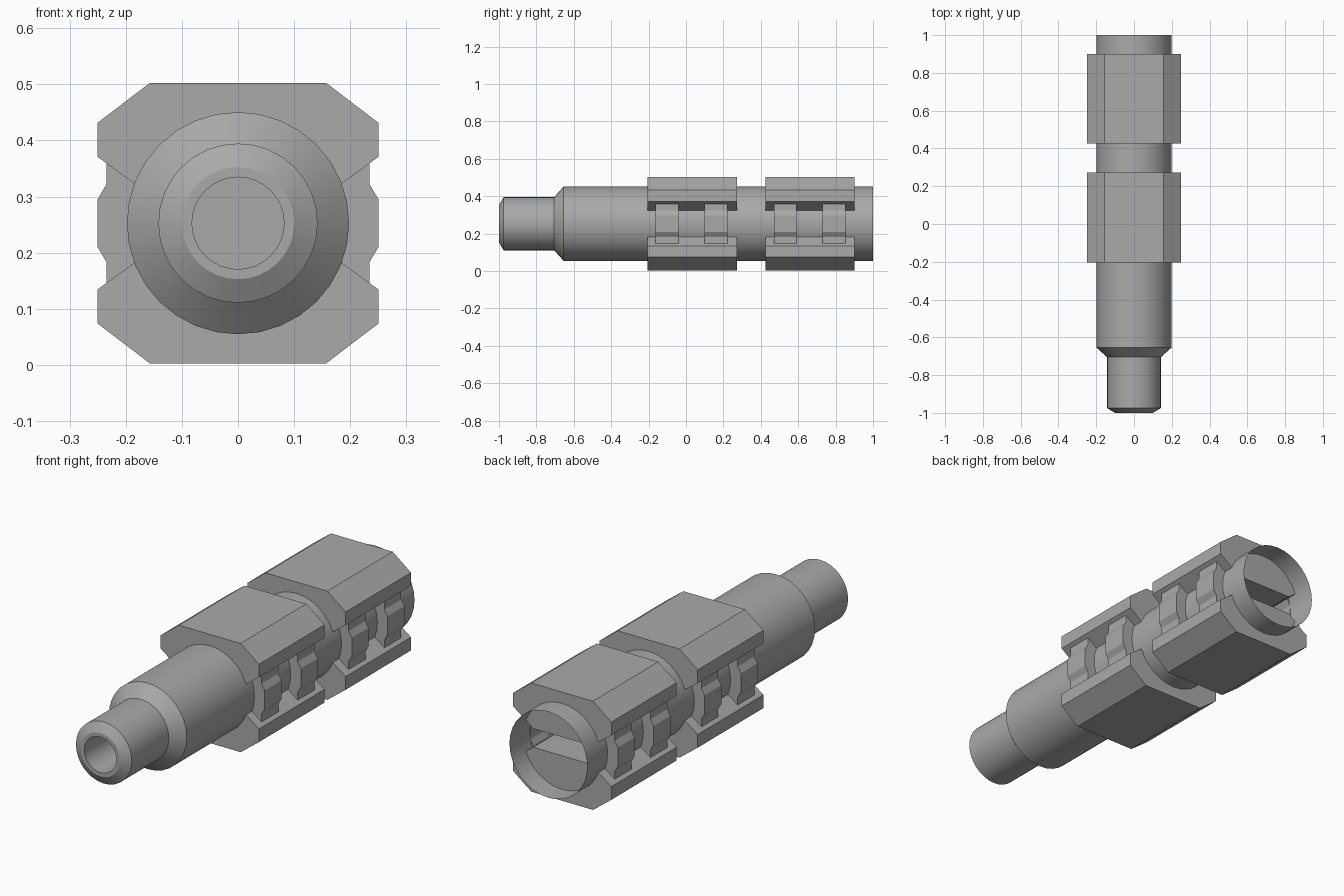
import bpy, bmesh, math

if "Cube" in bpy.data.objects:
    bpy.data.objects.remove(bpy.data.objects["Cube"])

CZ = 0.2525  # height of the long axis

grey = bpy.data.materials.new("plain grey")
grey.diffuse_color = (0.4, 0.4, 0.4, 1)
grey.use_nodes = True
grey.node_tree.nodes["Principled BSDF"].inputs["Base Color"].default_value = grey.diffuse_color


def finish(name, bm):
    bmesh.ops.recalc_face_normals(bm, faces=bm.faces)
    mesh = bpy.data.meshes.new(name)
    bm.to_mesh(mesh)
    bm.free()
    mesh.materials.append(grey)
    obj = bpy.data.objects.new(name, mesh)
    bpy.context.collection.objects.link(obj)
    return obj


def prism(name, outline, y0, y1):
    """Extrude an (x, z) outline, given about the axis, from y0 to y1."""
    bm = bmesh.new()
    face = bm.faces.new([bm.verts.new((x, y0, CZ + z)) for x, z in outline])
    ext = bmesh.ops.extrude_face_region(bm, geom=[face])
    verts = [g for g in ext["geom"] if isinstance(g, bmesh.types.BMVert)]
    bmesh.ops.translate(bm, verts=verts, vec=(0, y1 - y0, 0))
    return finish(name, bm)


def lathe(name, profile, sides=32):
    """Spin a (radius, y) profile around the long axis."""
    bm = bmesh.new()
    rings = []
    for r, y in profile:
        rings.append([bm.verts.new((r * math.cos(2 * math.pi * i / sides), y,
                                    CZ + r * math.sin(2 * math.pi * i / sides)))
                      for i in range(sides)])
    for a, b in zip(rings, rings[1:]):
        for i in range(sides):
            j = (i + 1) % sides
            bm.faces.new((a[i], a[j], b[j], b[i]))
    bm.faces.new(rings[0])  # floor of the bore
    obj = finish(name, bm)
    bpy.ops.object.select_all(action='DESELECT')
    bpy.context.view_layer.objects.active = obj
    obj.select_set(True)
    bpy.ops.object.shade_smooth_by_angle(angle=math.radians(30))


# Stepped tube: bore, chamfered nozzle, shoulder, long body open at the back
lathe("tube", [(0.082, -0.70), (0.082, -1.0), (0.10, -1.0), (0.142, -0.975),
               (0.142, -0.705), (0.198, -0.655), (0.198, 1.0)])

# Clamp halves above and below the tube, in two sets
half = [(0.157, 0.25), (0.25, 0.179), (0.25, 0.118), (0.147, 0.043)]
half += [(-x, z) for x, z in reversed(half)]
for label, y0, y1 in (("front", -0.205, 0.272), ("rear", 0.425, 0.90)):
    prism(label + "_upper_clamp", half, y0, y1)
    prism(label + "_lower_clamp", [(x, -z) for x, z in half], y0, y1)

# Bent clips joining the halves on both sides
outer = [(0.234, 0.107), (0.234, 0.070), (0.25, 0.043)]
inner = [(0.195, 0.036), (0.180, 0.064)]
top = inner + [(0.180, 0.107)]
clip = outer + [(x, -z) for x, z in reversed(outer)]
clip += [(x, -z) for x, z in reversed(top)] + top
for n, y0 in enumerate((-0.163, 0.100, 0.470, 0.730)):
    for side, s in (("right", 1), ("left", -1)):
        prism(f"{side}_clip_{n + 1}", [(s * x, z) for x, z in clip], y0, y0 + 0.122)
